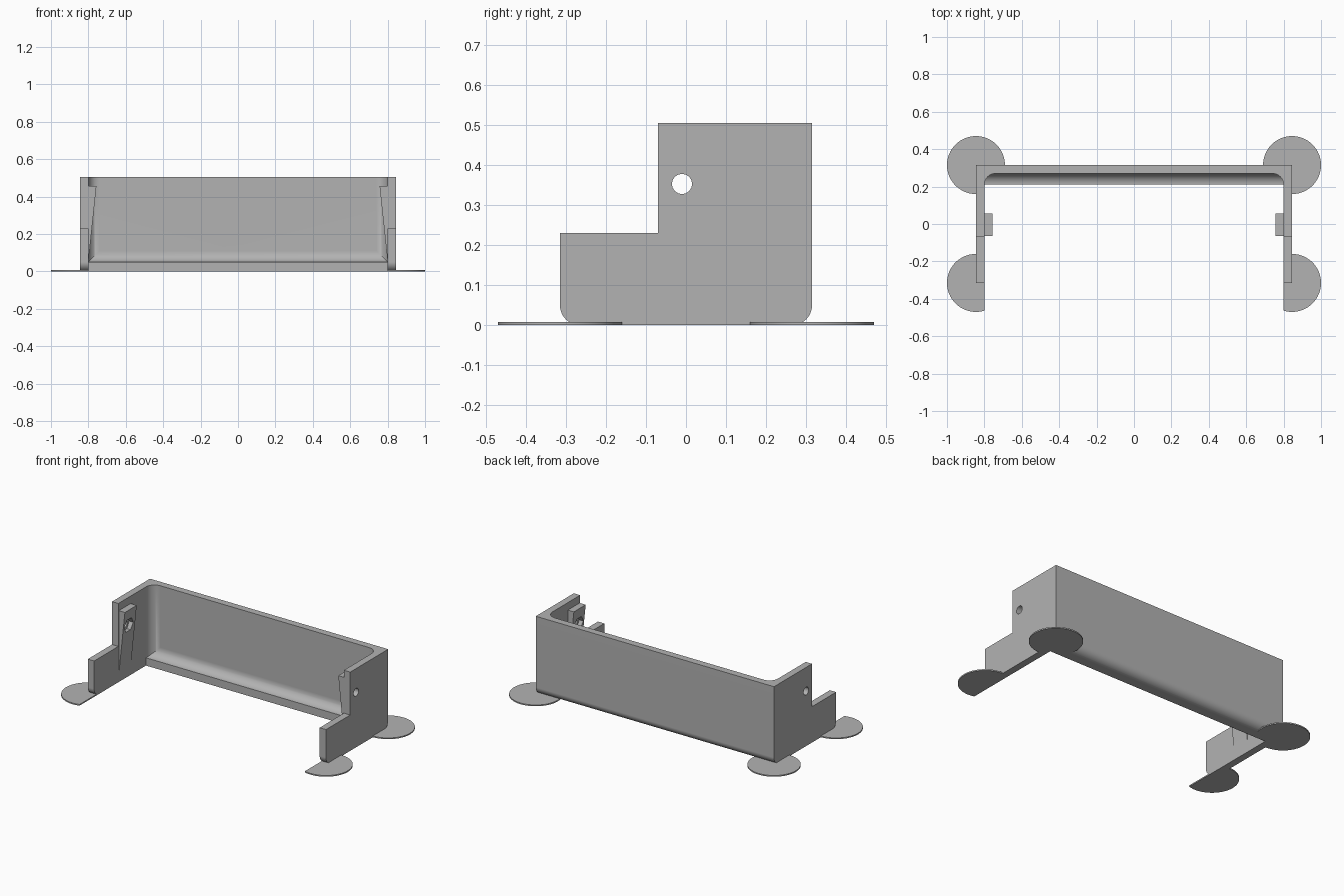
import bpy, bmesh
from math import cos, sin, pi, radians
from mathutils import Vector

cube = bpy.data.objects.get("Cube")
if cube:
    bpy.data.objects.remove(cube)

grey = bpy.data.materials.new("light_grey")
grey.use_nodes = True
colour = (0.45, 0.45, 0.45, 1)
grey.diffuse_color = colour
grey.node_tree.nodes["Principled BSDF"].inputs["Base Color"].default_value = colour

HALF_X, HALF_Y, HEIGHT, WALL = 0.845, 0.315, 0.505, 0.045
INNER_X, INNER_Y = HALF_X - WALL, HALF_Y - WALL
FILLET = 0.06


def arc(cx, cy, r, start, end, n=12):
    """Points along a circular arc, angles in degrees."""
    return [(cx + r * cos(a), cy + r * sin(a))
            for a in (radians(start + (end - start) * i / n) for i in range(n + 1))]


def circle(cx, cy, r, n):
    return arc(cx, cy, r, 0, 360, n)[:-1]


def prism(name, profile, axis, lo, hi):
    """Extrude a profile, drawn in the other two axes, from lo to hi."""
    def place(p, d):
        return {"x": (d, p[0], p[1]), "y": (p[0], d, p[1]), "z": (p[0], p[1], d)}[axis]
    bm = bmesh.new()
    face = bm.faces.new([bm.verts.new(place(p, lo)) for p in profile])
    out = bmesh.ops.extrude_face_region(bm, geom=[face])
    moved = [v for v in out["geom"] if isinstance(v, bmesh.types.BMVert)]
    shift = Vector(place((0, 0), hi - lo))
    bmesh.ops.translate(bm, verts=moved, vec=shift)
    bmesh.ops.recalc_face_normals(bm, faces=bm.faces)
    mesh = bpy.data.meshes.new(name)
    bm.to_mesh(mesh)
    bm.free()
    mesh.materials.append(grey)
    obj = bpy.data.objects.new(name, mesh)
    bpy.context.collection.objects.link(obj)
    return obj


def combine(target, tool, operation):
    """Apply a boolean and remove the tool."""
    tool.hide_render = True
    mod = target.modifiers.new(operation, "BOOLEAN")
    mod.operation = operation
    mod.solver = "EXACT"
    mod.object = tool
    bpy.context.view_layer.objects.active = target
    bpy.ops.object.modifier_apply(modifier=mod.name)
    bpy.data.objects.remove(tool)


# Stepped outer block with rounded lower edges
R = 0.05
side = (arc(-HALF_Y + R, R, R, 180, 270) + arc(HALF_Y - R, R, R, 270, 360)
        + [(HALF_Y, HEIGHT), (-0.07, HEIGHT), (-0.07, 0.23), (-HALF_Y, 0.23)])
bracket = prism("bracket", side, "x", -HALF_X, HALF_X)

# Thin round pads under the four corners
for sx in (-1, 1):
    for sy in (-1, 1):
        pad = prism("corner_pad", circle(sx * HALF_X, sy * HALF_Y, 0.155, 64), "z", 0, 0.008)
        combine(bracket, pad, "UNION")

# Inner opening: filleted along the back floor and up the two back corners
LIP = INNER_Y - FILLET
section = ([(-1, -1), (LIP, -1)] + arc(LIP, 0.05 + FILLET, FILLET, 270, 360)
           + [(INNER_Y, 1), (-1, 1)])
plan = ([(-INNER_X, -0.9), (INNER_X, -0.9)]
        + arc(INNER_X - FILLET, LIP, FILLET, 0, 90)
        + arc(-INNER_X + FILLET, LIP, FILLET, 90, 180))
opening = prism("opening_cutter", section, "x", -0.95, 0.95)
combine(opening, prism("plan_cutter", plan, "z", -2, 2), "INTERSECT")
combine(bracket, opening, "DIFFERENCE")

for s in (-1, 1):
    # Tapered boss on the inner side wall
    taper = [(s * INNER_X, 0.05), (s * 0.757, 0.457), (s * 0.82, 0.457), (s * 0.82, 0.05)]
    combine(bracket, prism("tapered_boss", taper, "y", -0.065, 0.055), "UNION")
    # Screw hole with a six-sided nut pocket on the inside
    ends = sorted((s * 0.7, s * 0.9))
    combine(bracket, prism("hole_cutter", circle(-0.01, 0.353, 0.025, 32), "x", *ends), "DIFFERENCE")
    ends = sorted((s * 0.7, s * 0.797))
    combine(bracket, prism("nut_cutter", circle(-0.01, 0.353, 0.046, 6), "x", *ends), "DIFFERENCE")

# Smooth curves, crisp edges
bpy.ops.object.select_all(action="DESELECT")
bracket.select_set(True)
bpy.context.view_layer.objects.active = bracket
bpy.ops.object.shade_smooth_by_angle(angle=radians(30))
weighted = bracket.modifiers.new("weighted_normals", "WEIGHTED_NORMAL")
weighted.keep_sharp = True
